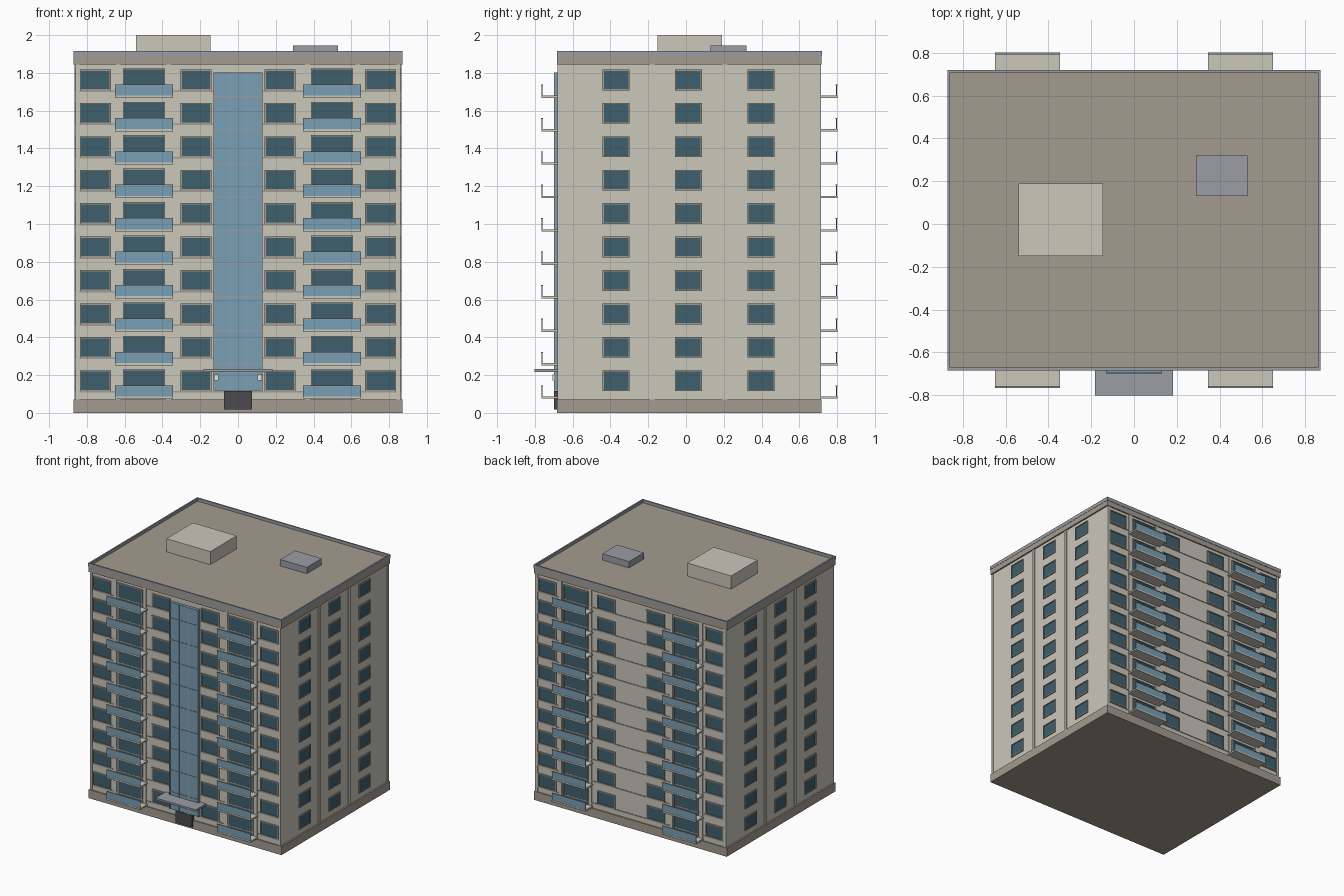
import bpy, bmesh
from mathutils import Matrix, Vector

if "Cube" in bpy.data.objects:
    bpy.data.objects.remove(bpy.data.objects["Cube"])


def material(name, rgb):
    m = bpy.data.materials.new(name)
    m.diffuse_color = (*rgb, 1)
    m.use_nodes = True
    m.node_tree.nodes["Principled BSDF"].inputs["Base Color"].default_value = m.diffuse_color
    return m


WALL = material("cream_wall", (0.60, 0.57, 0.50))
TRIM = material("taupe_trim", (0.37, 0.33, 0.28))
METAL = material("grey_metal", (0.33, 0.34, 0.37))
DARK = material("window_glass", (0.05, 0.115, 0.155))
BLUE = material("blue_glass", (0.19, 0.35, 0.46))
DOOR = material("door_dark", (0.07, 0.07, 0.08))
LAMP = material("lamp_white", (0.8, 0.8, 0.72))


def part(name, boxes, mat):
    """One object from a list of boxes (x0, x1, y0, y1, z0, z1)."""
    bm = bmesh.new()
    for x0, x1, y0, y1, z0, z1 in boxes:
        size = (abs(x1 - x0), abs(y1 - y0), abs(z1 - z0))
        mid = Vector((x0 + x1, y0 + y1, z0 + z1)) / 2
        bmesh.ops.create_cube(bm, size=1, matrix=Matrix.Translation(mid) @ Matrix.Diagonal((*size, 1)))
    me = bpy.data.meshes.new(name)
    bm.to_mesh(me)
    bm.free()
    me.materials.append(mat)
    ob = bpy.data.objects.new(name, me)
    bpy.context.collection.objects.link(ob)
    return ob


X, FRONT, BACK = 0.858, -0.672, 0.707      # wall planes
FLOORS, STEP = 10, 0.177
IN = 0.01                                  # how far fittings sink into the wall


def on_wall(side, a0, a1, out, z0, z1):
    """Box standing proud of a wall by out; a0..a1 runs along the wall."""
    if side == "front":
        return (a0, a1, FRONT - out, FRONT + IN, z0, z1)
    if side == "back":
        return (a0, a1, BACK - IN, BACK + out, z0, z1)
    s = 1 if side == "right" else -1
    return (s * (X - IN), s * (X + out), a0, a1, z0, z1)


frames, panes = [], []


def window(side, c, w, z0, z1):
    a0, a1, t = c - w / 2, c + w / 2, 0.007
    panes.append(on_wall(side, a0, a1, 0.003, z0, z1))
    for b in ((a0 - t, a0, z0 - t, z1 + t), (a1, a1 + t, z0 - t, z1 + t),
              (a0, a1, z0 - t, z0), (a0, a1, z1, z1 + t)):
        frames.append(on_wall(side, b[0], b[1], 0.008, b[2], b[3]))


# Main block, plinth, cornice
part("main_walls", [(-X, X, FRONT, BACK, 0.03, 1.86)], WALL)
part("plinth", [(-0.87, 0.87, -0.682, 0.717, 0, 0.07)], TRIM)
part("cornice_roof", [(-0.87, 0.87, -0.682, 0.717, 1.845, 1.893)], TRIM)

# Parapet and rooftop boxes
part("parapet", [(-0.872, 0.872, -0.684, -0.672, 1.888, 1.917),
                 (-0.872, 0.872, 0.708, 0.72, 1.888, 1.917),
                 (-0.872, -0.86, -0.672, 0.708, 1.888, 1.917),
                 (0.86, 0.872, -0.672, 0.708, 1.888, 1.917)], METAL)
part("lift_housing", [(-0.54, -0.145, -0.15, 0.19, 1.885, 2.0)], WALL)
part("roof_vent", [(0.29, 0.53, 0.13, 0.32, 1.885, 1.945)], METAL)

# Windows, balconies and sill bands, floor by floor
slabs, rails, glass, bands = [], [], [], []
for i in range(FLOORS):
    zc = 0.17 + STEP * i
    zs = 0.081 + STEP * i
    for side, wall, s in (("front", FRONT, -1), ("back", BACK, 1)):
        bands.append(on_wall(side, -0.85, 0.85, 0.004, zc - 0.063, zc - 0.055))
        for m in (-1, 1):
            window(side, m * 0.755, 0.15, zc - 0.048, zc + 0.048)
            window(side, m * 0.222, 0.15, zc - 0.048, zc + 0.048)
            window(side, m * 0.498, 0.21, zs + 0.012, zc + 0.054)
            x0, x1, edge = m * 0.498 - 0.153, m * 0.498 + 0.153, wall + s * 0.094
            slabs.append((x0, x1, wall - s * IN, edge, zs - 0.006, zs + 0.006))
            glass.append((x0, x1, edge - s * 0.006, edge - s * 0.002, zs + 0.002, zs + 0.06))
            rails.append((x0, x1, edge - s * 0.009, edge + s * 0.001, zs + 0.06, zs + 0.065))
    for side in ("left", "right"):
        for c in (-0.37, 0.013, 0.397):
            window(side, c, 0.13, zc - 0.048, zc + 0.048)

part("window_frames", frames, TRIM)
part("window_panes", panes, DARK)
part("balcony_slabs", slabs, WALL)
part("balcony_glass", glass, BLUE)
part("balcony_rails", rails, METAL)
part("sill_bands", bands, TRIM)

# Pilasters on all four walls
strips = [on_wall(sd, c - 0.013, c + 0.013, 0.007, 0.07, 1.845)
          for sd in ("front", "back") for c in (-0.634, -0.367, 0.367, 0.634)]
strips += [on_wall(sd, c - 0.014, c + 0.014, 0.007, 0.07, 1.845)
           for sd in ("left", "right") for c in (-0.178, 0.205)]
strips += [on_wall(sd, c - 0.01, c + 0.01, 0.007, 0.07, 1.845)
           for sd in ("front", "back") for c in (-0.85, 0.85)]
part("pilasters", strips, WALL)

# Stairwell curtain wall with mullions
part("stair_glazing", [(-0.13, 0.13, -0.695, FRONT + IN, 0.118, 1.802)], BLUE)
mullions = [(c - 0.003, c + 0.003, -0.7, -0.69, 0.118, 1.802) for c in (-0.127, -0.043, 0.043, 0.127)]
mullions += [(-0.13, 0.13, -0.699, -0.69, z - 0.003, z + 0.003)
             for z in [0.081 + STEP * i for i in range(1, FLOORS)]]
part("stair_mullions", mullions, METAL)

# Entrance
part("entrance_door", [(-0.073, 0.073, -0.698, FRONT + IN, 0.018, 0.117)], DOOR)
part("entrance_canopy", [(-0.182, 0.182, -0.803, FRONT + IN, 0.217, 0.232)], METAL)
part("entrance_lamps", [(m * 0.115 - 0.011, m * 0.115 + 0.011, -0.708, -0.69, 0.172, 0.204)
                        for m in (-1, 1)], LAMP)
